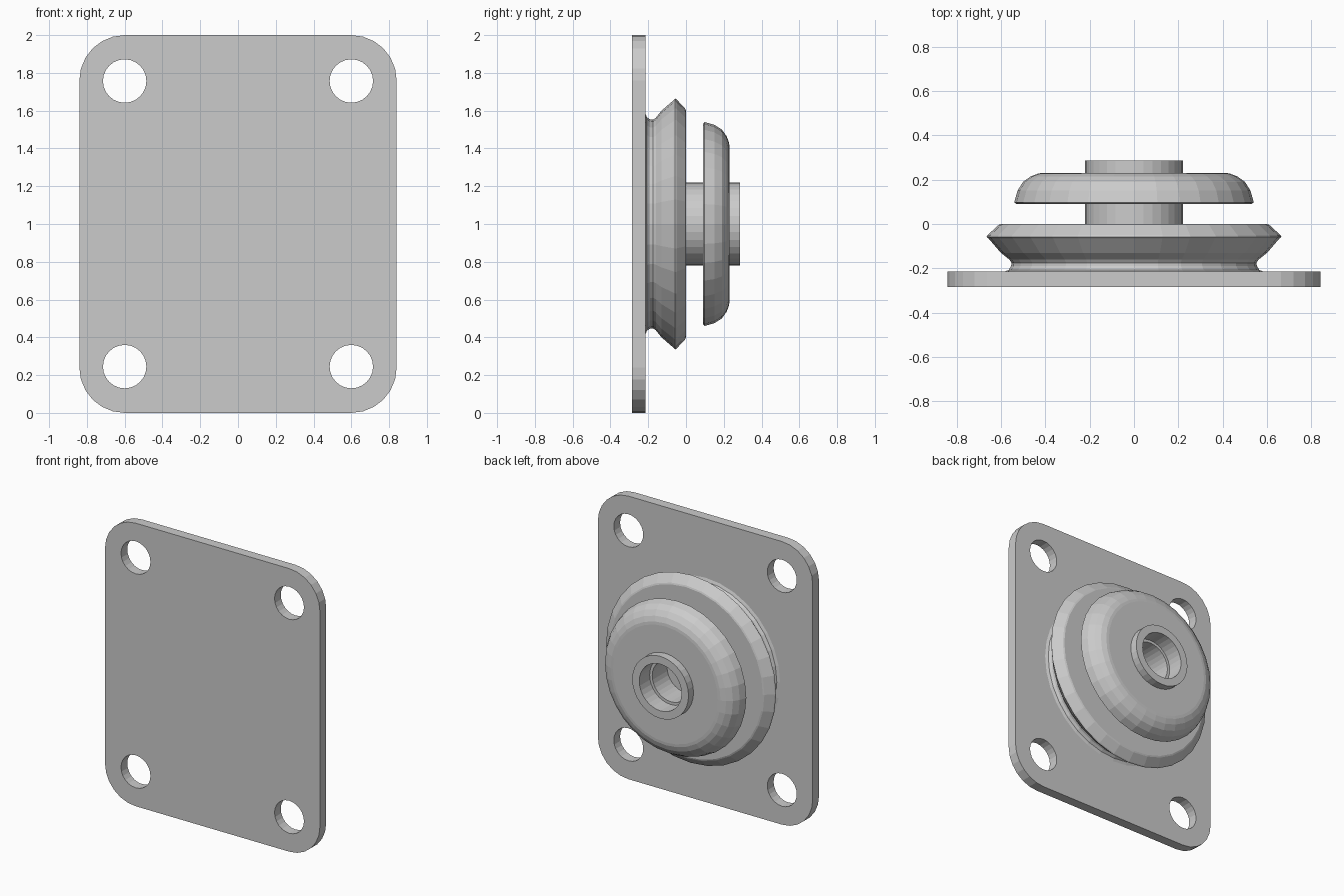
import bpy, bmesh
from math import sin, cos, pi, tau
from mathutils import Matrix, Vector

if "Cube" in bpy.data.objects:
    bpy.data.objects.remove(bpy.data.objects["Cube"])


def finish(bm, name):
    bmesh.ops.recalc_face_normals(bm, faces=bm.faces[:])
    mesh = bpy.data.meshes.new(name)
    bm.to_mesh(mesh)
    bm.free()
    obj = bpy.data.objects.new(name, mesh)
    bpy.context.collection.objects.link(obj)
    return obj


def lathe(name, profile, sides=32, closed=False):
    """Revolve (radius, y) points about the y axis through z = 1."""
    bm = bmesh.new()
    pts = profile + profile[:1] if closed else profile
    vs = [bm.verts.new((r, y, 1)) for r, y in pts]
    es = [bm.edges.new(p) for p in zip(vs, vs[1:])]
    bmesh.ops.spin(bm, geom=vs + es, cent=(0, 0, 1), axis=(0, 1, 0),
                   angle=tau, steps=sides)
    bmesh.ops.remove_doubles(bm, verts=bm.verts[:], dist=1e-4)
    return finish(bm, name)


def arc(cx, cz, r, start, sweep, n):
    return [(cx + r * cos(start + sweep * i / n), cz + r * sin(start + sweep * i / n))
            for i in range(n + 1)]


# Mounting plate: rounded outline with four bolt holes
W, R = 0.84, 0.24
outline = []
for k, (sx, cz) in enumerate([(1, 2 - R), (-1, 2 - R), (-1, R), (1, R)]):
    outline += arc(sx * (W - R), cz, R, k * pi / 2, pi / 2, 6)
loops = [outline]
for x in (-0.6, 0.6):
    for z in (0.245, 1.757):
        loops.append(arc(x, z, 0.115, 0, tau, 24)[:-1])

bm = bmesh.new()
for loop in loops:
    vs = [bm.verts.new((x, -0.25, z)) for x, z in loop]
    for a, b in zip(vs, vs[1:] + vs[:1]):
        bm.edges.new((a, b))
bmesh.ops.triangle_fill(bm, edges=bm.edges[:], use_beauty=True, normal=(0, -1, 0))
plate = finish(bm, "mounting_plate")
mod = plate.modifiers.new("thickness", 'SOLIDIFY')
mod.thickness, mod.offset = 0.07, 0

# Flared cushion with a narrow neck against the plate
lathe("cushion", [(0, -0.22), (0.585, -0.215), (0.565, -0.207), (0.554, -0.19),
                  (0.552, -0.175), (0.562, -0.16), (0.60, -0.13), (0.655, -0.066),
                  (0.664, -0.058), (0.66, -0.05), (0.61, -0.004), (0.60, 0), (0, 0)])

# Domed cap floating around the hub
lathe("cap", [(0.215, 0.09), (0.53, 0.09), (0.54, 0.098), (0.525, 0.15),
              (0.50, 0.19), (0.465, 0.215), (0.43, 0.228), (0.41, 0.23),
              (0.215, 0.23)], closed=True)

# Hub with a stepped blind bore
lathe("hub", [(0, -0.005), (0.22, -0.005), (0.22, 0.286), (0.165, 0.286),
              (0.165, 0.17), (0.145, 0.17), (0.145, 0.005), (0, 0.005)])
